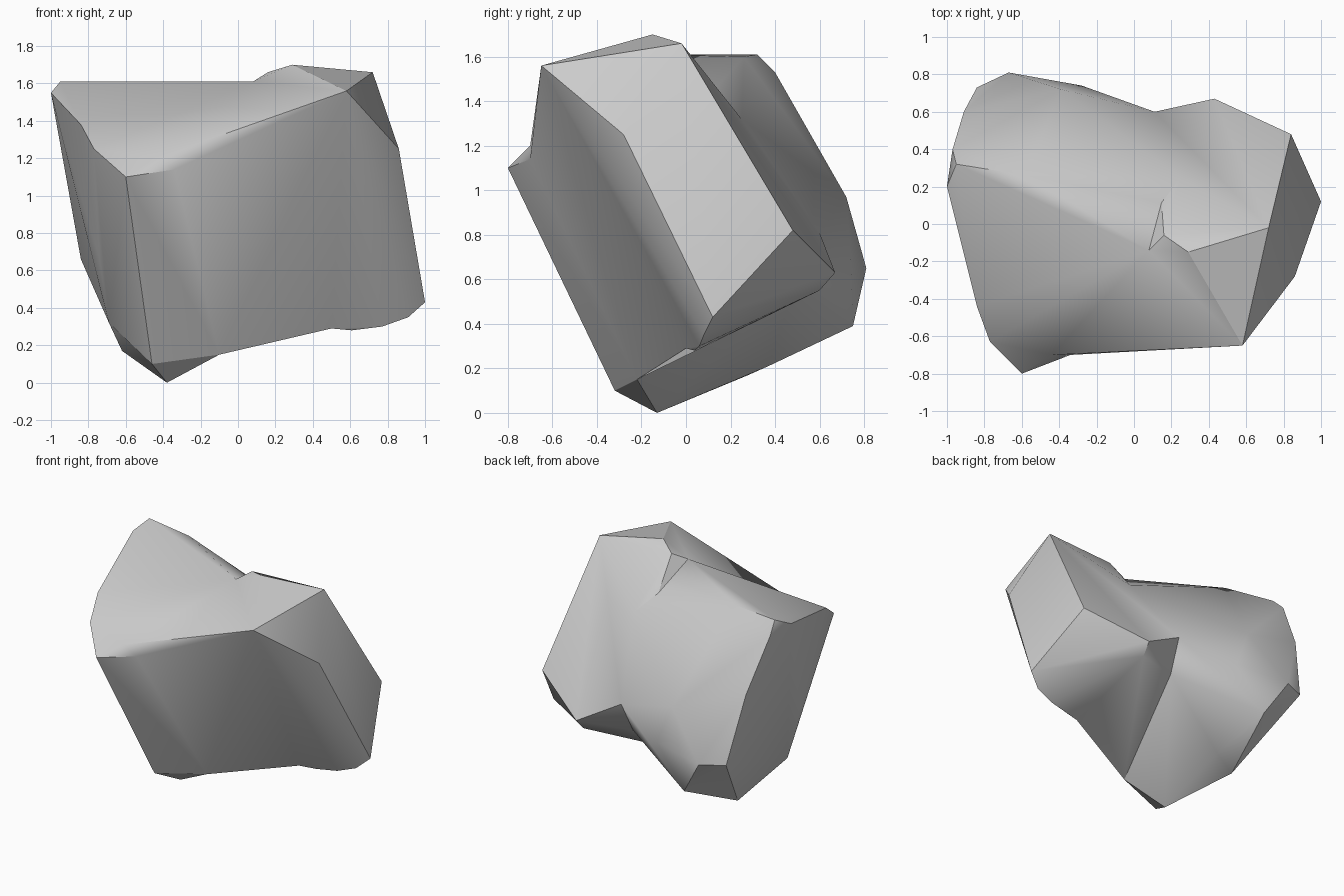
import bpy
import bmesh
from math import radians

default_cube = bpy.data.objects.get("Cube")
if default_cube:
    bpy.data.objects.remove(default_cube, do_unlink=True)


def make_lobe(name, *outlines):
    """Wrap one convex lobe of the boulder around the given outlines."""
    bm = bmesh.new()
    for outline in outlines:
        for corner in outline:
            bm.verts.new(corner)
    hull = bmesh.ops.convex_hull(bm, input=bm.verts[:])
    unused = set(hull["geom_interior"]) | set(hull["geom_unused"])
    loose = [v for v in bm.verts if v in unused or not v.link_faces]
    bmesh.ops.delete(bm, geom=loose, context="VERTS")
    bmesh.ops.recalc_face_normals(bm, faces=bm.faces[:])
    mesh = bpy.data.meshes.new(name)
    bm.to_mesh(mesh)
    bm.free()
    lobe = bpy.data.objects.new(name, mesh)
    bpy.context.collection.objects.link(lobe)
    return lobe


def fuse(target, lobe):
    """Union a helper lobe into the target and discard the helper."""
    lobe.hide_render = True
    union = target.modifiers.new("fuse_lobe", "BOOLEAN")
    union.operation = "UNION"
    union.solver = "EXACT"
    union.object = lobe
    bpy.ops.object.select_all(action="DESELECT")
    bpy.context.view_layer.objects.active = target
    target.select_set(True)
    bpy.ops.object.modifier_apply(modifier=union.name)
    bpy.data.objects.remove(lobe, do_unlink=True)


# Seams: valley lines where neighbouring lobes meet
back_valley = [(.08, -.14, 1.61), (.11, .6, .81), (.09, .49, .58)]
back_dip = [(.25, .25, 1.32)]
front_seam = [(-.34, -.7, 1.14), (-.44, -.7, 1.2), (-.1, -.22, .15)]
brow_seam = [(.58, -.65, 1.56), (.5, 0, .29), (.42, .6, .55)]

# Broad lobe: sloping top rim, back edge, underside
broad_rim = [(-.6, -.8, 1.1), (-.77, -.63, 1.25), (-.84, -.44, 1.38),
             (-1, .2, 1.55), (-.95, .32, 1.61), (-.58, .26, 1.6)]
broad_back = [(-.97, .4, 1.53), (-.91, .6, 1.15), (-.84, .73, .66),
              (-.67, .81, .65), (-.28, .74, .69), (-.39, .72, .97),
              (-.54, .65, 1.04)]
broad_base = [(-.74, -.27, .66), (-.69, -.2, .32), (-.62, .28, .17),
              (-.51, .75, .39), (-.38, -.13, 0), (-.46, -.32, .1),
              (-.42, .37, .21)]

# Tall lobe: peak, flat end face, underside
tall_peak = [(.72, -.02, 1.66), (.29, -.15, 1.7), (.16, -.06, 1.66),
             (.71, .08, 1.5)]
tall_end = [(.86, -.28, 1.25), (1, .12, .43), (.84, .48, .82),
            (.43, .67, .63), (.32, .61, .69)]
tall_base = [(.61, .04, .28), (.77, .06, .3), (.91, .08, .35)]

boulder = make_lobe("boulder", back_valley, back_dip, front_seam,
                    broad_rim, broad_back, broad_base)
# Front wedge fills the span between the two big lobes
fuse(boulder, make_lobe("front_wedge", back_valley, front_seam, brow_seam))
fuse(boulder, make_lobe("tall_lobe", back_valley, back_dip, brow_seam,
                        tall_peak, tall_end, tall_base))

# Weld slivers left along the seams
bm = bmesh.new()
bm.from_mesh(boulder.data)
bmesh.ops.remove_doubles(bm, verts=bm.verts[:], dist=.005)
bm.to_mesh(boulder.data)
bm.free()

# Plain grey stone
stone = bpy.data.materials.new("stone_grey")
stone.use_nodes = True
grey = (.6, .6, .6, 1)
stone.diffuse_color = grey
stone.node_tree.nodes["Principled BSDF"].inputs["Base Color"].default_value = grey
boulder.data.materials.clear()
boulder.data.materials.append(stone)
for face in boulder.data.polygons:
    face.material_index = 0

# Soft shading within facets, crisp ridges between them
bpy.ops.object.shade_smooth_by_angle(angle=radians(30))
